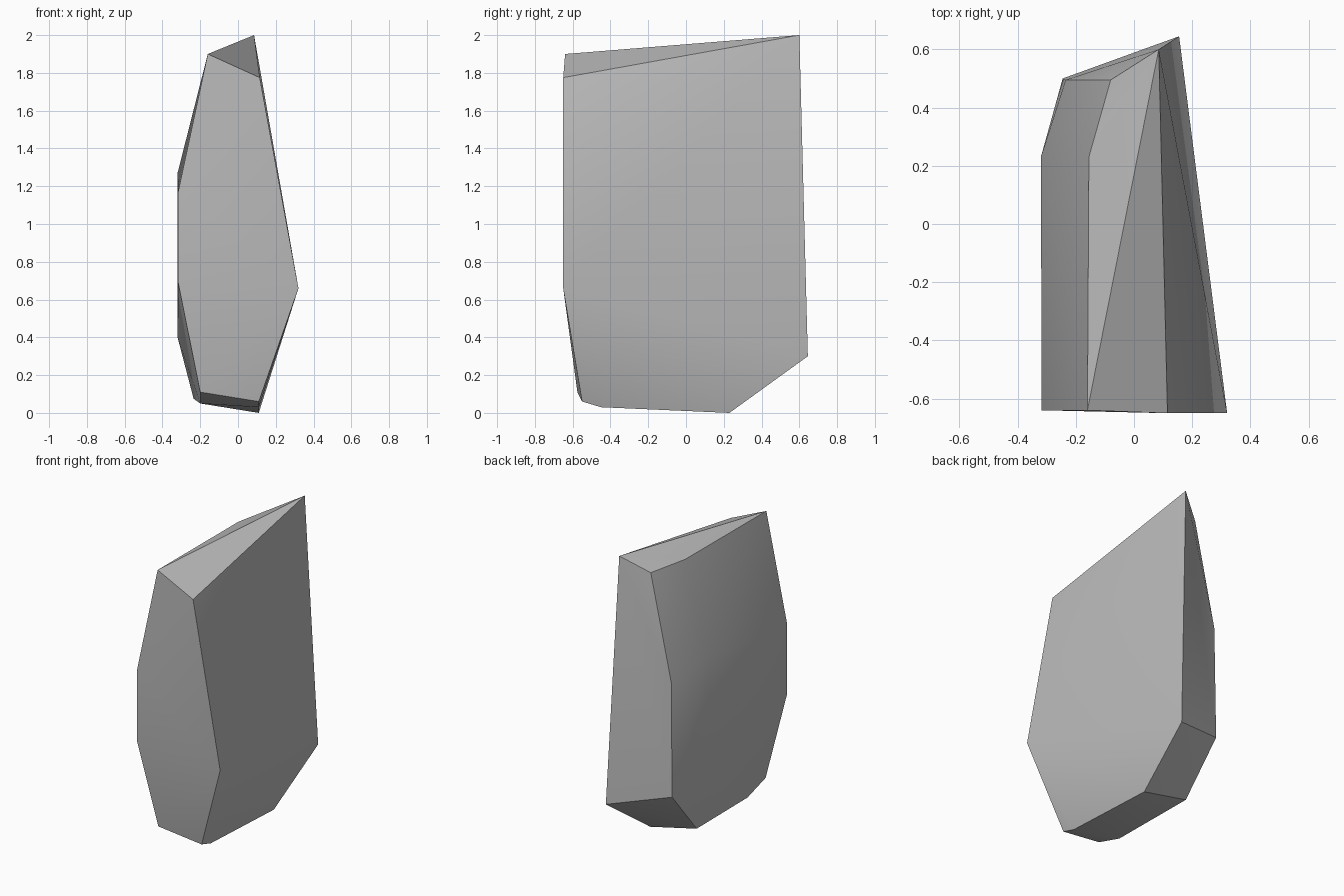
import bpy
import bmesh
import math

default = bpy.data.objects.get("Cube")
if default:
    bpy.data.objects.remove(default, do_unlink=True)

# Stone colour
stone = bpy.data.materials.new("stone_grey")
stone.use_nodes = True
colour = (0.5, 0.5, 0.5, 1)
stone.diffuse_color = colour
shader = next(n for n in stone.node_tree.nodes if n.type == "BSDF_PRINCIPLED")
shader.inputs["Base Color"].default_value = colour
shader.inputs["Roughness"].default_value = 0.9

# Corners of the chipped boulder, grouped by the side they bound
top_ridge = [(-.16, -.64, 1.9), (.115, -.65, 1.775), (.085, .6, 2),
             (-.08, .495, 1.89), (-.155, .23, 1.9)]
bulging_side = [(.32, -.65, .66), (.155, .645, .3)]
flat_side = [(-.317, -.64, 1.17), (-.317, -.64, .69),
             (-.32, .23, 1.27), (-.32, .23, .4)]
back_edge = [(-.235, .495, 1.18), (-.245, .5, .4)]
underside = [(.11, -.55, .06), (.11, -.45, .03), (.11, .23, 0),
             (-.2, -.575, .11), (-.2, -.38, .05), (-.235, .22, .075)]

# Wrap the corners in a convex shell
bm = bmesh.new()
for group in (top_ridge, bulging_side, flat_side, back_edge, underside):
    for corner in group:
        bm.verts.new(corner)
bmesh.ops.convex_hull(bm, input=bm.verts[:])
bmesh.ops.dissolve_limit(bm, angle_limit=math.radians(1),
                         verts=bm.verts[:], edges=bm.edges[:])
bmesh.ops.recalc_face_normals(bm, faces=bm.faces[:])

mesh = bpy.data.meshes.new("boulder")
bm.to_mesh(mesh)
bm.free()
mesh.materials.append(stone)
boulder = bpy.data.objects.new("boulder", mesh)
bpy.context.collection.objects.link(boulder)

# Soft facets with crisp chipped edges
for other in bpy.context.selected_objects:
    other.select_set(False)
boulder.select_set(True)
bpy.context.view_layer.objects.active = boulder
bpy.ops.object.shade_smooth_by_angle(angle=math.radians(30))
